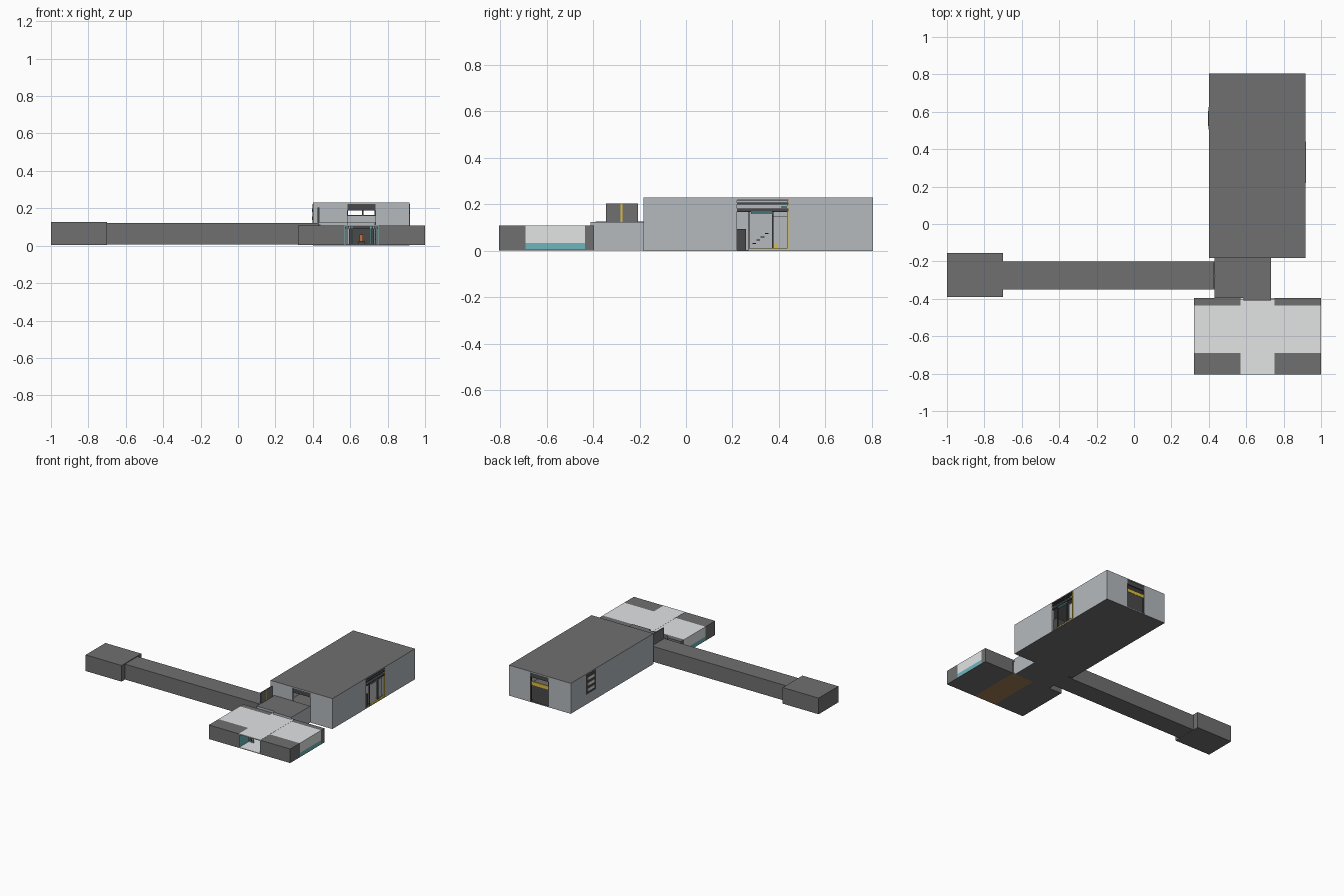
import bpy
import bmesh

cube = bpy.data.objects.get("Cube")
if cube:
    bpy.data.objects.remove(cube, do_unlink=True)


def material(name, rgb):
    """Make a flat material from display values 0-255."""
    m = bpy.data.materials.new(name)
    m.use_nodes = True
    col = [((c / 255 + 0.055) / 1.055) ** 2.4 for c in rgb] + [1]
    m.diffuse_color = col
    m.node_tree.nodes["Principled BSDF"].inputs["Base Color"].default_value = col
    return m


GREY = material("cladding grey", (112, 112, 112))
DARK = material("dark metal", (74, 74, 75))
WALL = material("blue grey wall", (181, 186, 190))
LIGHT = material("pale panel", (226, 227, 228))
TEAL = material("teal glass", (108, 182, 188))
BROWN = material("brown floor", (160, 126, 84))
YELLOW = material("yellow trim", (222, 190, 62))
ORANGE = material("orange desk", (190, 115, 65))


def box(name, x, y, z, mat, top=None, bottom=None):
    """Box from ranges, with optional own colours for top and underside."""
    bm = bmesh.new()
    bmesh.ops.create_cube(bm, size=1)
    for v in bm.verts:
        v.co = [r[0] + (c + 0.5) * (r[1] - r[0]) for c, r in zip(v.co, (x, y, z))]
    for f in bm.faces:
        f.material_index = 1 if f.normal.z > 0.5 else 2 if f.normal.z < -0.5 else 0
    mesh = bpy.data.meshes.new(name)
    bm.to_mesh(mesh)
    bm.free()
    for m in (mat, top or mat, bottom or mat):
        mesh.materials.append(m)
    ob = bpy.data.objects.new(name, mesh)
    bpy.context.scene.collection.objects.link(ob)


# Main hall shell, with a doorway or window in each wall
H, T = 0.23, 0.015
X0, X1, Y0, Y1 = 0.40, 0.917, -0.183, 0.804
DOOR = (0.585, 0.735)
box("hall_floor", (X0, X1), (Y0, Y1), (0, 0.005), WALL, GREY, GREY)
box("hall_roof", (X0, X1), (Y0, Y1), (H - 0.008, H), WALL, GREY, GREY)
for end, y in (("front", (Y0, Y0 + T)), ("back", (Y1 - T, Y1))):
    box(f"hall_{end}_wall_right", (X0, DOOR[0]), y, (0.001, H - 0.001), WALL)
    box(f"hall_{end}_wall_left", (DOOR[1], X1), y, (0.001, H - 0.001), WALL)
    box(f"hall_{end}_lintel", DOOR, (y[0] + 0.003, y[1] - 0.003), (0.188, H - 0.002), DARK)
for side, x, gap in (("left", (X1 - T, X1), (0.22, 0.44)), ("right", (X0, X0 + T), (0.51, 0.62))):
    box(f"hall_{side}_wall_front", x, (Y0, gap[0]), (0.001, H - 0.001), WALL)
    box(f"hall_{side}_wall_back", x, (gap[1], Y1), (0.001, H - 0.001), WALL)

# Right window with slats
box("right_window_sill_wall", (X0, X0 + T), (0.51, 0.62), (0.001, 0.08), WALL)
box("right_window_backing", (X0 - 0.002, X0 + 0.012), (0.505, 0.625), (0.075, H - 0.008), DARK)
for i in range(3):
    z = 0.095 + i * 0.042
    box("right_window_pane", (X0 - 0.004, X0), (0.525, 0.605), (z, z + 0.02), LIGHT)

# Left loading bay
box("bay_header", (X1 - 0.02, X1 - 0.014), (0.22, 0.44), (0.168, H - 0.002), WALL)
for z, h in ((0.17, 0.012), (0.2, 0.008), (0.218, 0.004)):
    box("bay_beam", (X1 - 0.016, X1 + 0.003), (0.22, 0.44), (z, z + h), DARK)
box("bay_light_strip", (X1 - 0.016, X1), (0.28, 0.37), (0.16, 0.167), TEAL)
box("bay_upper_light", (X1 - 0.014, X1), (0.41, 0.438), (0.185, 0.193), TEAL)
for y in (0.268, 0.37):
    box("bay_post", (X1 - 0.012, X1 - 0.004), (y, y + 0.006), (0.005, 0.17), DARK)
box("bay_cabinet", (0.84, X1 - 0.01), (0.22, 0.258), (0.005, 0.095), DARK)
box("bay_door_panel", (X1 - 0.025, X1 - 0.018), (0.376, 0.434), (0.01, 0.15), WALL)
box("bay_yellow_jamb", (X1 - 0.01, X1 + 0.002), (0.434, 0.441), (0.005, H - 0.01), YELLOW)
box("bay_yellow_sill", (X1 - 0.01, X1 + 0.002), (0.27, 0.434), (0.005, 0.011), YELLOW)
box("bay_yellow_box", (X1 - 0.03, X1 - 0.016), (0.38, 0.392), (0.011, 0.035), YELLOW)
for i in range(4):
    y, z = 0.285 + i * 0.018, 0.03 + i * 0.014
    box("bay_stair_tread", (0.7, 0.78), (y, y + 0.016), (z, z + 0.005), DARK)

# Back door
box("back_shutter", (0.595, 0.725), (Y1 - 0.012, Y1 - 0.005), (0.005, 0.13), DARK)
box("back_yellow_bar", DOOR, (Y1 - 0.014, Y1 - 0.003), (0.13, 0.156), YELLOW)
for x in DOOR:
    box("back_door_jamb", (x - 0.004, x + 0.004), (Y1 - 0.012, Y1 + 0.001), (0.005, 0.19), DARK)

# Bridge inside the hall, level with the openings
box("hall_bridge", (X0 + T, X1 - T), (0.5, 0.6), (0.125, 0.158), WALL)
box("hall_bridge_edge", (X0 + T, X1 - T), (0.497, 0.5), (0.158, 0.163), DARK)
box("hall_bridge_post", (0.664, 0.672), (0.5, 0.506), (0.005, 0.222), DARK)

# Vestibule between the hall, the corridor and the entrance
V0, V1 = 0.43, 0.733
box("vestibule_floor", (V0, V1), (-0.395, Y0), (0.001, 0.006), WALL, GREY, GREY)
box("vestibule_roof", (V0, V1), (-0.395, Y0), (0.117, 0.125), WALL, GREY, GREY)
box("vestibule_left_wall", (V1 - 0.01, V1), (-0.41, Y0), (0.002, 0.124), WALL)
box("vestibule_right_wall", (V0, V0 + 0.01), (-0.395, Y0), (0.002, 0.124), GREY)
box("vestibule_front_wall", (V0, 0.59), (-0.394, -0.384), (0.002, 0.124), WALL)
box("vestibule_porch_roof", (0.585, V1), (-0.41, -0.395), (0.11, 0.125), WALL, GREY)
box("vestibule_inner_door", (0.60, V1 - 0.01), (-0.20, -0.19), (0.006, 0.1), DARK)

# Upright panel at the end of the corridor
box("corridor_end_panel", (V0 - 0.004, V0 + 0.004), (-0.345, -0.207), (0.12, 0.205), GREY)
box("corridor_panel_stripe", (V0 + 0.004, V0 + 0.006), (-0.282, -0.274), (0.125, 0.204), YELLOW)

# Long corridor and its end room
box("corridor", (-0.70, V0), (-0.35, -0.20), (0.006, 0.122), GREY)
box("corridor_end_room", (-1, -0.70), (-0.39, -0.155), (0.005, 0.127), GREY)

# Entrance building
E0, E1, F0, F1, EH = 0.32, 1.0, -0.805, -0.395, 0.11
M0, M1 = 0.57, 0.75
box("entrance_floor", (M0, M1), (F0, F1), (0.003, 0.008), LIGHT, LIGHT, BROWN)
box("entrance_roof_strip", (M0, M1), (F0, F1 - 0.005), (EH - 0.007, EH), LIGHT)
for side, outer, inner, s in (("right", E0, M0, 1), ("left", E1, M1, -1)):
    x = sorted((outer, inner))
    box(f"{side}_wing_floor", x, (F0, F1), (0.003, 0.008), GREY)
    box(f"{side}_wing_front", x, (F0, -0.69), (0.004, EH - 0.001), GREY)
    box(f"{side}_wing_back", x, (-0.435, F1), (0.004, EH - 0.001), GREY)
    box(f"{side}_wing_roof", x, (-0.69, -0.435), (EH - 0.008, EH - 0.001), LIGHT)
    skin = sorted((outer, outer + s * 0.008))
    box(f"{side}_wing_side_panel", skin, (-0.69, -0.435), (0.035, EH - 0.002), LIGHT)
    box(f"{side}_wing_window", skin, (-0.69, -0.435), (0.006, 0.035), TEAL)
    # Glazed entrance cheeks and door posts
    cheek = sorted((inner - s * 0.001, inner + s * 0.004))
    box(f"{side}_entrance_glass", cheek, (F0 + 0.002, -0.69), (0.008, EH), TEAL)
    for i in range(3):
        p = inner + s * (0.012 + i * 0.014)
        box(f"{side}_glass_post", (p - 0.003, p + 0.003), (-0.692, -0.686), (0.008, EH - 0.007), TEAL)

# Entrance interior
box("entrance_header", (M0, M1), (-0.69, -0.68), (0.092, EH - 0.007), DARK)
box("reception_desk", (0.643, 0.677), (-0.53, -0.50), (0.008, 0.025), DARK, BROWN)
box("reception_screen", (0.65, 0.668), (-0.46, -0.455), (0.025, 0.06), ORANGE)
